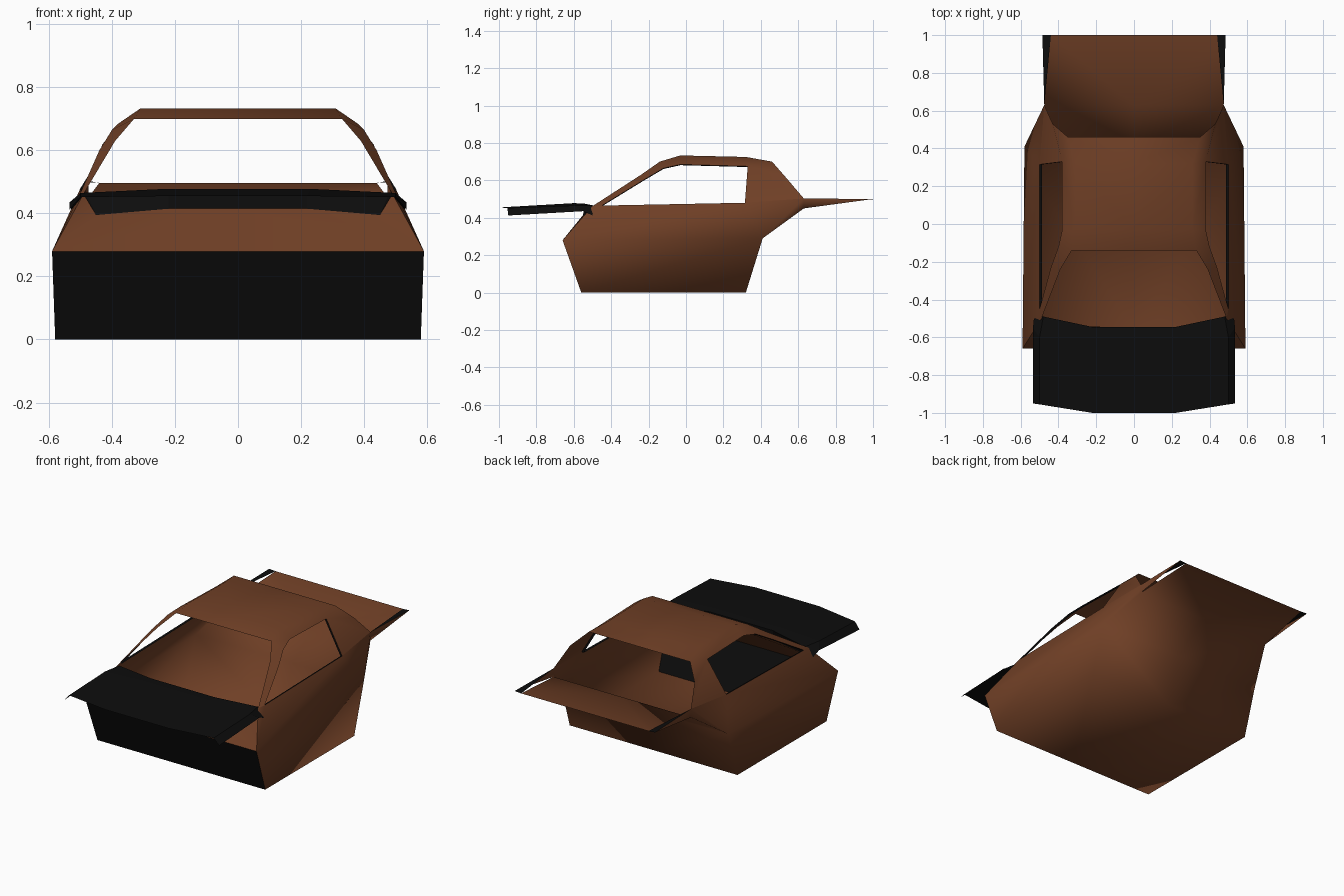
import bpy
import bmesh
from mathutils import Vector

cube = bpy.data.objects.get("Cube")
if cube:
    bpy.data.objects.remove(cube, do_unlink=True)


def make_material(name, colour):
    mat = bpy.data.materials.new(name)
    mat.use_nodes = True
    mat.diffuse_color = colour
    shader = next(n for n in mat.node_tree.nodes if n.type == 'BSDF_PRINCIPLED')
    shader.inputs["Base Color"].default_value = colour
    shader.inputs["Roughness"].default_value = 0.8
    return mat


brown = make_material("brown paint", (0.16, 0.05, 0.019, 1))
black = make_material("black trim", (0.004, 0.004, 0.004, 1))

# Key points of the left half of the shell
lower_points = {
    "sill_front": (.58, -.56, 0), "sill_rear": (.58, .32, 0),
    "waist_front": (.59, -.66, .28), "waist_rear": (.58, .41, .29),
    "tail_low": (.475, .63, .45), "tail_top": (.475, .63, .503),
    "deck_end": (.44, 1, .497), "deck_tip": (.485, 1, .5),
}
cabin_points = {
    "cowl": (.49, -.5, .462), "pillar": (.39, -.24, .63),
    "header": (.33, -.14, .7), "roof_front": (.31, -.03, .733),
    "roof_rear": (.31, .32, .725), "roof_end": (.35, .46, .7),
    "quarter": (.43, .53, .62),
    "win_a": (.5, -.45, .465), "win_b": (.44, -.23, .6),
    "win_c": (.4, -.12, .665), "win_d": (.38, -.03, .685),
    "win_e": (.38, .33, .675), "win_f": (.5, .315, .48),
}
hood_points = {
    "nose": (.22, -1, .455), "nose_side": (.5, -.955, .452),
    "nose_skirt": (.535, -.95, .412), "crown": (.23, -.6, .478),
    "crown_side": (.5, -.6, .465), "skirt": (.535, -.55, .435),
    "hood_rear": (.22, -.545, .476), "hood_corner": (.48, -.49, .465),
    "skirt_rear": (.53, -.5, .412),
    "vent": (.22, -.55, .415), "vent_side": (.45, -.535, .395),
    "vent_corner": (.505, -.49, .41),
}
points = {**lower_points, **cabin_points, **hood_points}


def point(name):
    """A leading * puts the point on the centre line."""
    co = Vector(points[name.lstrip("*")])
    if name.startswith("*"):
        co.x = 0
    return co


def finish(bm, name, mat, smooth):
    bmesh.ops.recalc_face_normals(bm, faces=bm.faces[:])
    mesh = bpy.data.meshes.new(name)
    for face in bm.faces:
        face.smooth = smooth
    bm.to_mesh(mesh)
    bm.free()
    mesh.materials.append(mat)
    obj = bpy.data.objects.new(name, mesh)
    bpy.context.collection.objects.link(obj)
    mirror = obj.modifiers.new("Mirror", 'MIRROR')
    mirror.use_clip = True
    return obj


def panel(name, mat, faces, smooth=True):
    """Mirrored sheet made from faces given as point names."""
    bm = bmesh.new()
    verts = {}
    for text in faces:
        corners = text.split()
        for corner in corners:
            if corner not in verts:
                verts[corner] = bm.verts.new(point(corner))
        bm.faces.new([verts[c] for c in corners])
    return finish(bm, name, mat, smooth)


# Lower tub: floor, sides, sloping back and rear deck
panel("lower_body", brown, [
    "*sill_front sill_front sill_rear *sill_rear",
    "sill_front waist_front waist_rear sill_rear",
    "waist_front win_a win_f waist_rear",
    "waist_front cowl win_a",
    "waist_rear win_f tail_top",
    "waist_rear tail_top tail_low",
    "*sill_rear sill_rear waist_rear *waist_rear",
    "*waist_rear waist_rear tail_low *tail_low",
    "*tail_low tail_low deck_end *deck_end",
    "tail_low tail_top deck_tip",
])

# Roof with windscreen pillars and rear quarters
panel("roof_and_pillars", brown, [
    "*header header roof_front *roof_front",
    "*roof_front roof_front roof_rear *roof_rear",
    "*roof_rear roof_rear roof_end *roof_end",
    "cowl win_a win_b pillar",
    "pillar win_b win_c header",
    "header win_c win_d roof_front",
    "roof_front win_d win_e roof_rear",
    "roof_rear win_e roof_end",
    "win_e quarter roof_end",
    "win_e win_f tail_top quarter",
])

# Sloping panel below the hood, and the upright nose panel
panel("cowl_slope", brown, [
    "*waist_front waist_front vent_side vent *vent",
    "waist_front cowl vent_corner vent_side",
])
panel("front_panel", black,
      ["*sill_front sill_front waist_front *waist_front"], smooth=False)

# Hood with side skirts and the drop at its rear edge
panel("hood", black, [
    "*nose nose crown *crown",
    "nose nose_side crown_side crown",
    "nose_side nose_skirt skirt crown_side",
    "*crown crown hood_rear *hood_rear",
    "crown crown_side hood_corner hood_rear",
    "crown_side skirt skirt_rear hood_corner",
    "*hood_rear hood_rear vent *vent",
    "hood_rear hood_corner vent_side vent",
    "hood_corner vent_corner vent_side",
], smooth=False)

# Dark slivers along the rear deck
panel("deck_edge", black, ["tail_top deck_tip deck_end"], smooth=False)

# Inward return around each side window
bm = bmesh.new()
ring = [point("win_" + letter) for letter in "abcdef"]
outer = [bm.verts.new(co) for co in ring]
inner = [bm.verts.new(co - Vector((.012, 0, .004))) for co in ring]
for i in range(len(ring)):
    j = (i + 1) % len(ring)
    bm.faces.new([outer[i], outer[j], inner[j], inner[i]])
finish(bm, "window_trim", black, False)
